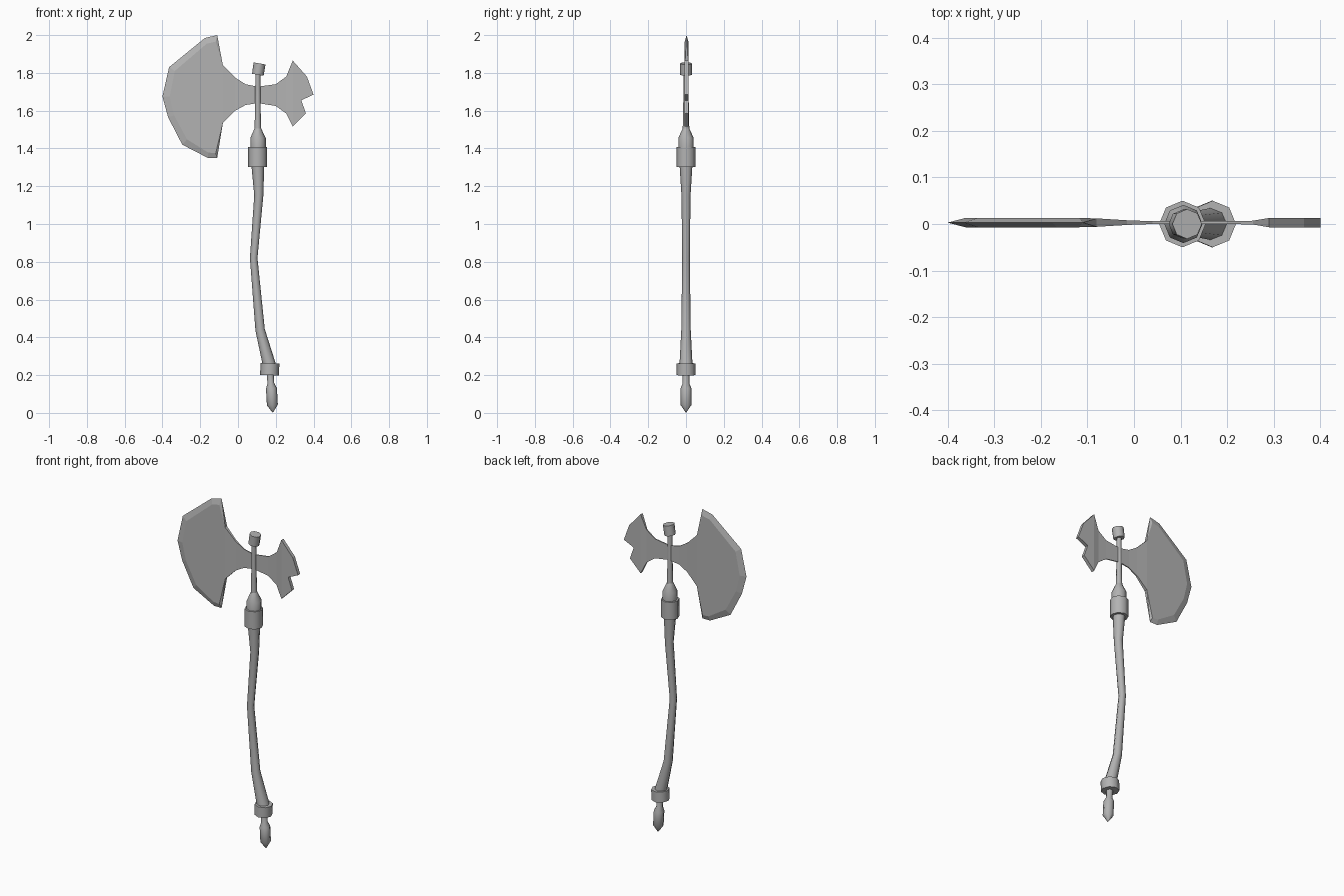
import bpy, bmesh
from math import cos, sin, pi, radians

if "Cube" in bpy.data.objects:
    bpy.data.objects.remove(bpy.data.objects["Cube"])

# Dark steel grey
grey = bpy.data.materials.new("dark_grey")
grey.diffuse_color = (.45, .45, .45, 1)
grey.use_nodes = True
grey.node_tree.nodes["Principled BSDF"].inputs["Base Color"].default_value = grey.diffuse_color


def finish(name, bm, angle=0):
    bmesh.ops.recalc_face_normals(bm, faces=bm.faces)
    mesh = bpy.data.meshes.new(name)
    bm.to_mesh(mesh)
    bm.free()
    mesh.materials.append(grey)
    if angle:
        mesh.shade_smooth()
        mesh.set_sharp_from_angle(angle=radians(angle))
    obj = bpy.data.objects.new(name, mesh)
    bpy.context.collection.objects.link(obj)
    return obj


def loft(name, rings, sides=8):
    """Octagonal rings (x, z, radius, lean in degrees), capped at both ends."""
    bm = bmesh.new()
    loops = []
    for x, z, r, lean in rings:
        a = radians(lean)
        loop = []
        for i in range(sides):
            u, v = r * cos(2 * pi * i / sides), r * sin(2 * pi * i / sides)
            loop.append(bm.verts.new((x + u * cos(a), v, z - u * sin(a))))
        loops.append(loop)
    for lo, hi in zip(loops, loops[1:]):
        for i in range(sides):
            j = (i + 1) % sides
            bm.faces.new((lo[i], lo[j], hi[j], hi[i]))
    bm.faces.new(loops[0][::-1])
    bm.faces.new(loops[-1])
    return finish(name, bm, 50)


# Handle parts, bottom to top
loft("pommel_spike", [(.184, .003, .002, -4), (.182, .042, .029, -4), (.177, .13, .029, -4),
                      (.174, .155, .018, -4), (.17, .215, .018, -4)])
loft("lower_collar", [(.167, .2, .05, 2), (.169, .262, .05, 2)])
loft("shaft", [(.168, .24, .035, -12), (.163, .265, .034, -14), (.117, .44, .025, -10),
               (.083, .82, .02, 0), (.11, 1.15, .024, 3), (.105, 1.31, .034, 0)])
loft("upper_collar", [(.104, 1.303, .05, 0), (.104, 1.408, .05, 0)])
loft("socket", [(.106, 1.40, .041, 0), (.106, 1.455, .041, 0), (.105, 1.505, .018, 0)])
loft("rod", [(.105, 1.49, .018, 0), (.105, 1.60, .015, 0), (.105, 1.80, .013, 0)])
loft("top_cap", [(.105, 1.79, .031, 10), (.114, 1.85, .032, 10)])

# Axe head: sharp edge arc, thick inner arc, neck columns and rear fork (x, z, half thickness)
edge = [(-.11, 2.0), (-.175, 1.985), (-.365, 1.83), (-.40, 1.675),
        (-.37, 1.565), (-.295, 1.42), (-.16, 1.35), (-.11, 1.35)]
inner = [(-.118, 1.965), (-.165, 1.955), (-.335, 1.81), (-.362, 1.675),
         (-.338, 1.575), (-.27, 1.448), (-.157, 1.378), (-.118, 1.375)]
neck = [(-.08, 1.84, 1.535, .009), (-.015, 1.775, 1.60, .005), (.04, 1.74, 1.63, .003),
        (.105, 1.727, 1.64, .003), (.2, 1.74, 1.625, .003), (.255, 1.78, 1.585, .004),
        (.29, 1.865, 1.515, .01)]
fork_pts = [(.36, 1.585), (.335, 1.655), (.40, 1.685), (.365, 1.78)]

bm = bmesh.new()


def pair(x, z, t):
    """Front and back vertex, or one shared vertex where the blade is sharp."""
    front = bm.verts.new((x, .003 - t, z))
    return (front, bm.verts.new((x, .003 + t, z)) if t else front)


E = [pair(x, z, 0) for x, z in edge]
I = [pair(x, z, .01) for x, z in inner]
T = [pair(x, a, t) for x, a, b, t in neck]
B = [pair(x, b, t) for x, a, b, t in neck]
K = [pair(x, z, .01) for x, z in fork_pts]

panels = [(E[i], E[i + 1], I[i + 1], I[i]) for i in range(len(E) - 1)]
panels += [(E[0], I[0], T[0]), (E[-1], B[0], I[-1]), I + [B[0], T[0]]]
panels += [(T[i], B[i], B[i + 1], T[i + 1]) for i in range(len(T) - 1)]
panels += [[T[-1], B[-1]] + K]
for side in (0, 1):
    for panel in panels:
        bm.faces.new([p[side] for p in panel])

# Rim walls around the outline
outline = E + B + K + T[::-1]
for p, q in zip(outline, outline[1:] + outline[:1]):
    corners = list(dict.fromkeys((p[0], q[0], q[1], p[1])))
    if len(corners) > 2:
        bm.faces.new(corners)
finish("axe_head", bm)
